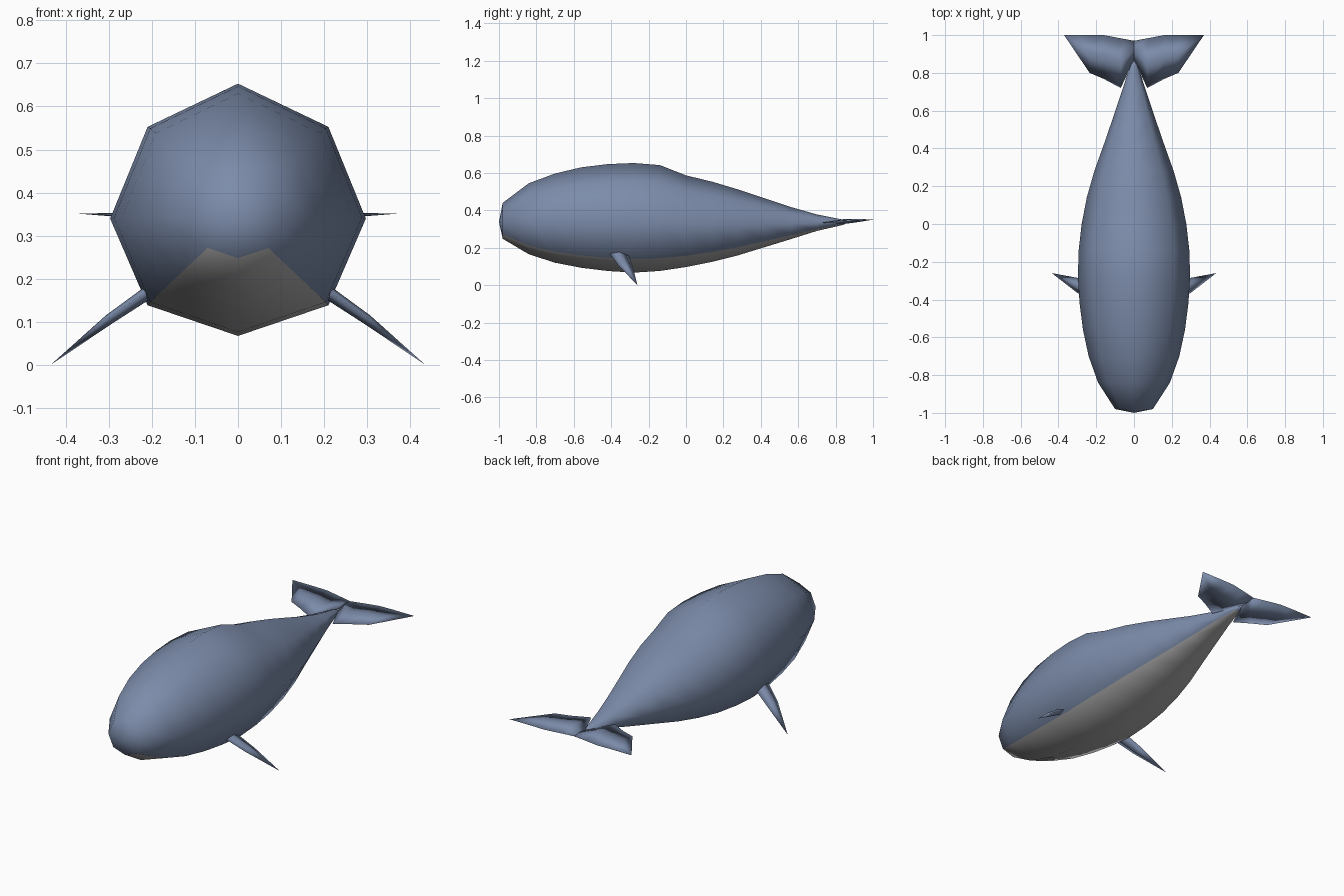
import bpy, bmesh, math

if "Cube" in bpy.data.objects:
    bpy.data.objects.remove(bpy.data.objects["Cube"])


def material(name, rgb):
    m = bpy.data.materials.new(name)
    m.diffuse_color = (*rgb, 1)
    m.use_nodes = True
    m.node_tree.nodes["Principled BSDF"].inputs["Base Color"].default_value = m.diffuse_color
    return m


BLUE = material("blue_skin", (0.2, 0.26, 0.4))
GREY = material("grey_belly", (0.4, 0.4, 0.4))


def loft(name, rings, start=None, end=None, grey_sides=()):
    """Skin a row of rings; close each end with a pole point or a flat cap."""
    bm = bmesh.new()
    rows = [[bm.verts.new(p) for p in ring] for ring in rings]
    n = len(rows[0])
    for a, b in zip(rows, rows[1:]):
        for i in range(n):
            j = (i + 1) % n
            f = bm.faces.new((a[i], a[j], b[j], b[i]))
            f.material_index = int(i in grey_sides)
    for row, pole in ((rows[0], start), (rows[-1], end)):
        if pole:
            tip = bm.verts.new(pole)
            for i in range(n):
                bm.faces.new((row[i], row[(i + 1) % n], tip))
        else:
            bm.faces.new(row)
    bmesh.ops.recalc_face_normals(bm, faces=bm.faces)
    for f in bm.faces:
        f.smooth = True
    me = bpy.data.meshes.new(name)
    bm.to_mesh(me)
    bm.free()
    me.materials.append(BLUE)
    if grey_sides:
        me.materials.append(GREY)
    ob = bpy.data.objects.new(name, me)
    bpy.context.collection.objects.link(ob)
    return ob


# Body stations: y, half width, top z, bottom z
stations = [
    (-0.98, 0.10, 0.440, 0.248), (-0.84, 0.19, 0.545, 0.165),
    (-0.70, 0.24, 0.597, 0.120), (-0.56, 0.27, 0.630, 0.093),
    (-0.42, 0.288, 0.647, 0.076), (-0.28, 0.297, 0.653, 0.067),
    (-0.14, 0.293, 0.642, 0.076), (0.0, 0.277, 0.587, 0.097),
    (0.14, 0.25, 0.553, 0.125), (0.28, 0.21, 0.511, 0.160),
    (0.42, 0.16, 0.465, 0.203), (0.56, 0.112, 0.418, 0.246),
    (0.70, 0.065, 0.378, 0.290), (0.84, 0.02, 0.350, 0.322),
]


def octagon(y, w, top, bottom):
    mid = (top + bottom) / 2
    pts = []
    for k in range(8):
        a = k * math.pi / 4
        half = (top - bottom) / 2
        drop = 0.07 * half * abs(math.sin(a))
        pts.append((w * math.sin(a), y, mid + half * math.cos(a) - drop))
    return pts


# Octagonal body with a grey belly strip
loft("body", [octagon(*s) for s in stations],
     start=(0, -1.0, 0.338), end=(0, 0.87, 0.338), grey_sides=(3, 4))


def blade(name, side, sections, tip, normal):
    """Thin lens section: x, lead y, trail y, z, half thickness."""
    nx, nz = normal
    rings = []
    for x, lead, trail, z, t, slope in sections:
        m = lead * 0.5 + trail * 0.5
        zl, zt = z + slope * (lead - m), z + slope * (trail - m)
        rings.append([(side * x, lead, zl), (side * (x + nx * t), m, z + nz * t),
                      (side * x, trail, zt), (side * (x - nx * t), m, z - nz * t)])
    loft(name, rings, end=(side * tip[0], tip[1], tip[2]))


for label, side in (("left", -1), ("right", 1)):
    # Side fins, angled down and back
    blade(label + "_fin", side, [
        (0.17, -0.42, -0.32, 0.195, 0.015, -0.1),
        (0.22, -0.405, -0.305, 0.160, 0.015, -0.1),
        (0.30, -0.365, -0.285, 0.105, 0.012, -0.1),
    ], (0.435, -0.26, 0.0), (0.58, 0.81))

    # Tail flukes
    blade(label + "_fluke", side, [
        (0.0, 0.87, 0.97, 0.343, 0.006, 0.04),
        (0.07, 0.72, 0.983, 0.341, 0.013, 0.05),
        (0.16, 0.768, 1.0, 0.344, 0.011, 0.05),
        (0.235, 0.80, 1.0, 0.347, 0.007, 0.04),
    ], (0.37, 1.0, 0.351), (0, 1))
